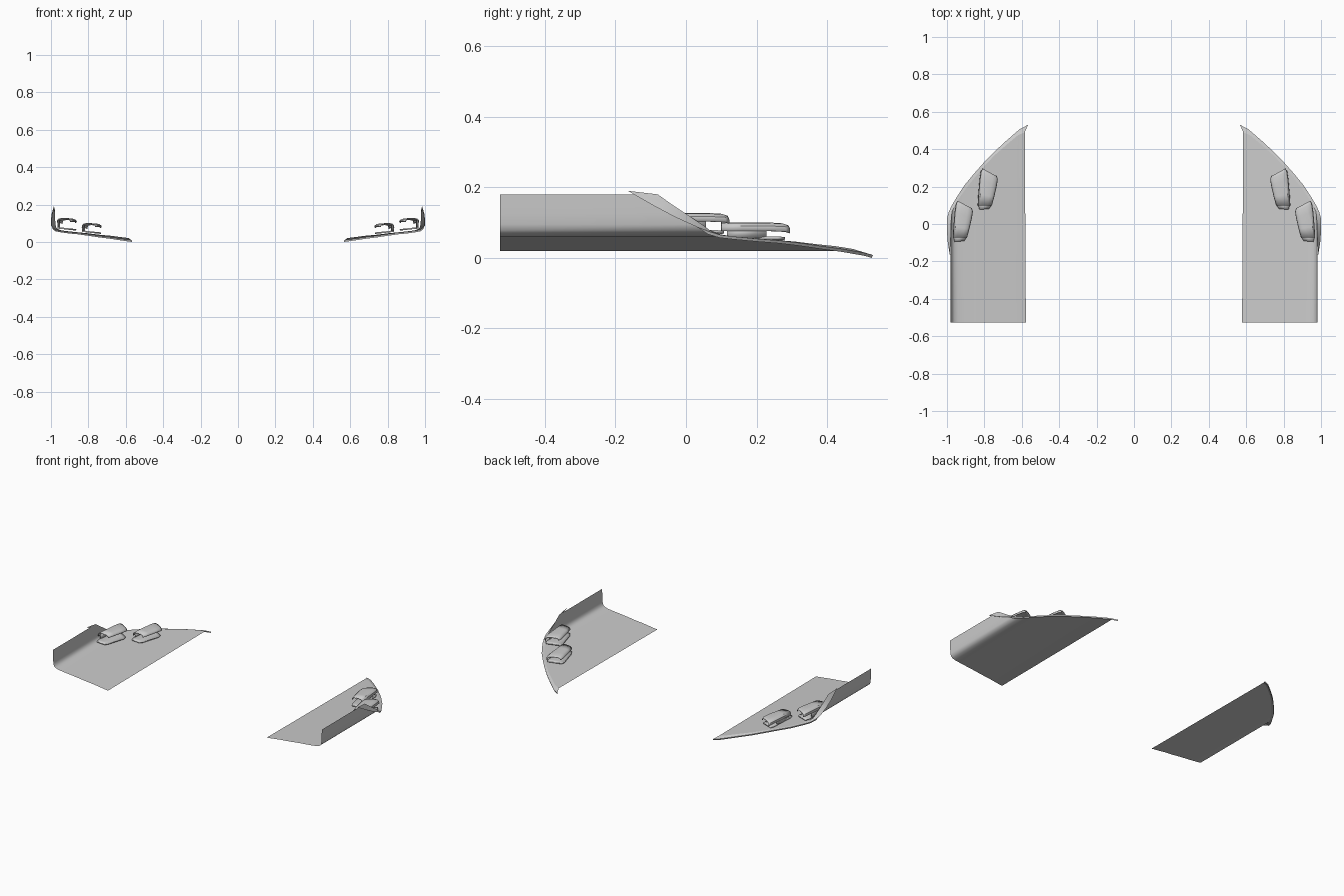
import bpy

if "Cube" in bpy.data.objects:
    bpy.data.objects.remove(bpy.data.objects["Cube"])

def make(name, verts, faces, thick=0, angle=0.6):
    me = bpy.data.meshes.new(name)
    me.from_pydata(verts, [], faces)
    ob = bpy.data.objects.new(name, me)
    bpy.context.collection.objects.link(ob)
    if thick:
        s = ob.modifiers.new("thickness", 'SOLIDIFY')
        s.thickness, s.offset = thick, 0
    ob.modifiers.new("both_sides", 'MIRROR')
    bpy.context.view_layer.objects.active = ob
    ob.select_set(True)
    bpy.ops.object.shade_smooth_by_angle(angle=angle)
    ob.select_set(False)
    return ob

def loft(name, rows, thick=0):
    n = len(rows[0])
    verts = [p for r in rows for p in r]
    faces = [(i*n+j, i*n+j+1, (i+1)*n+j+1, (i+1)*n+j)
             for i in range(len(rows)-1) for j in range(n-1)]
    return make(name, verts, faces, thick)

# panel section: x, z, y where it ends | lip edge x, y, z
section = [
    (.584, .020, .490, .567, .530, .008),
    (.620, .025, .475, .610, .508, .014),
    (.680, .033, .425, .683, .445, .025),
    (.745, .039, .368, .747, .386, .033),
    (.800, .046, .310, .806, .325, .042),
    (.850, .051, .250, .857, .267, .049),
    (.900, .056, .188, .908, .205, .054),
    (.940, .061, .130, .950, .140, .060),
    (.960, .067, .095, .975, .098, .065),
    (.972, .078, .068, .990, .065, .075),
    (.976, .095, .045, 1.00, .030, .088),
    (.978, .125, .000, 1.00, -.030, .115),
    (.979, .155, -.045, .997, -.090, .147),
    (.980, .180, -.080, .985, -.165, .190)]

# floor and side wall
back = [(x - (.006 if i == 0 else 0), -.527, z) for i, (x, z, *_) in enumerate(section)]
front = [(x, y, z) for x, z, y, *_ in section]
loft("side_panel", [back, front])

# flared lip with a small turned-down edge
edge = [(a, b, c) for _, _, _, a, b, c in section]
under = [(a, b - .003, c - .008) for a, b, c in edge[:10]] + [(a - .003, b, c) for a, b, c in edge[10:]]
loft("front_lip", [front, edge, under])

# hooded fins: curled top plate, base plate and strut
PLAN = [(.835, .10), (.76, .10), (.725, .25), (.818, .30)]

def plan(u, v, dx, dy):
    a, b, c, d = PLAN
    return [(a[k]*(1-u) + b[k]*u)*(1-v) + (d[k]*(1-u) + c[k]*u)*v + o
            for k, o in ((0, dx), (1, dy))]

CURL = [(0, -.022), (.03, -.009), (.12, -.002), (.3, 0), (.7, -.001), (.88, -.004), (.97, -.010), (1, -.017)]

def fin(name, dx, dy, top, base):
    rows = []
    for v, inset, drop in ((0, .02, 0), (.3, 0, 0), (.7, 0, 0), (.92, .03, .002), (1, .12, .006)):
        rows.append([(*plan(inset + u*(1 - 2*inset), v, dx, dy), top + h - drop) for u, h in CURL])
    loft(name + "_hood", rows, .005)
    rows = []
    for v, inset in ((-.12, .15), (0, .04), (.8, 0), (.92, .08)):
        row = []
        for u in (inset, .5, 1 - inset):
            x, y = plan(u, v, dx, dy)
            row.append((x, y, base + (x - dx - .78)*.107))
        rows.append(row)
    loft(name + "_base", rows, .008)
    rows = []
    for v in (.08, .35, .65):
        x, y = plan(.04, v, dx, dy)
        rows.append([(x, y, base + .004), (x, y, top - .010)])
    loft(name + "_strut", rows, .005)

fin("inner_fin", 0, 0, .098, .052)
fin("outer_fin", .133, -.172, .125, .070)
